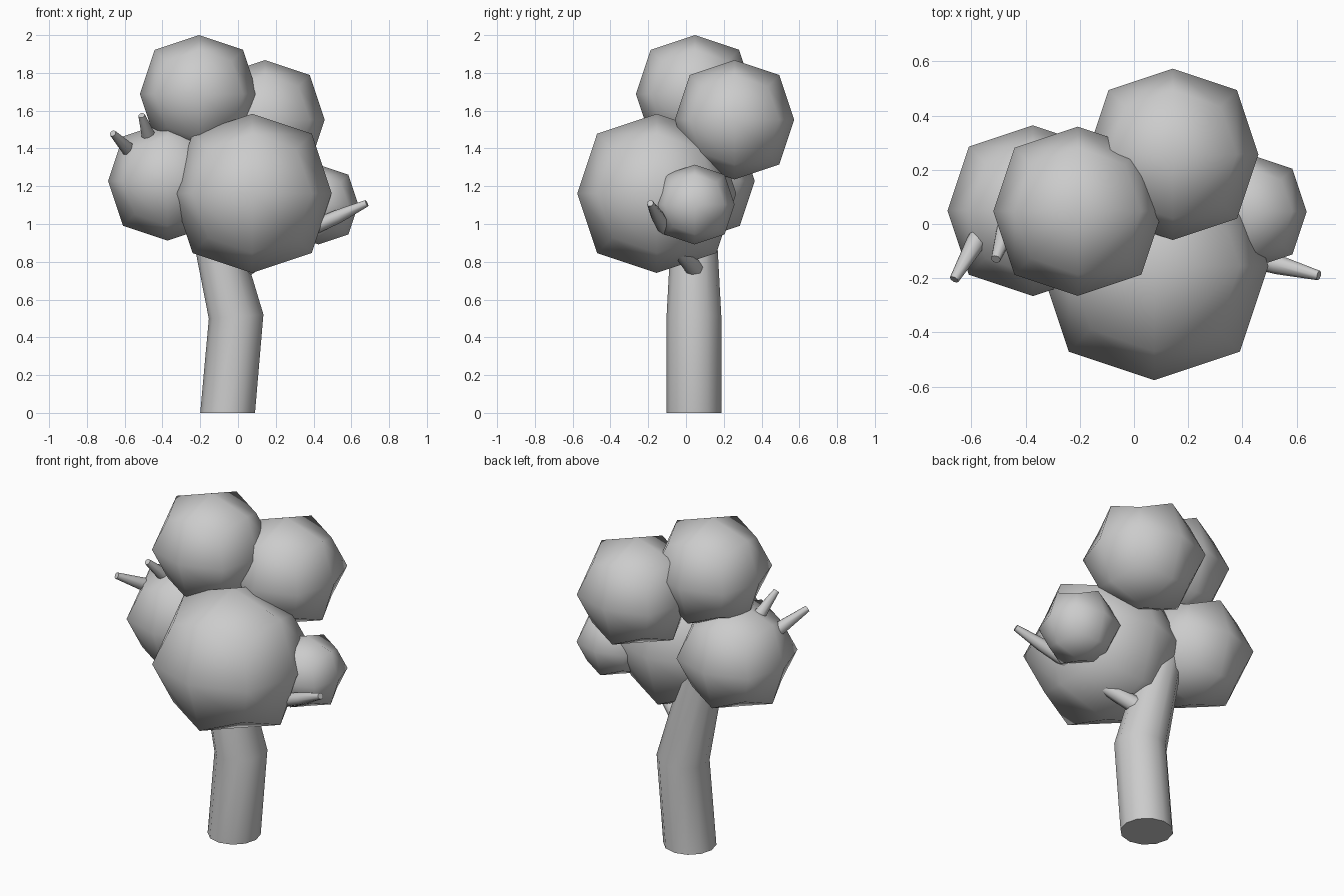
import bpy, bmesh, math
from mathutils import Vector

if "Cube" in bpy.data.objects:
    bpy.data.objects.remove(bpy.data.objects["Cube"])


def link(name, mesh):
    obj = bpy.data.objects.new(name, mesh)
    bpy.context.collection.objects.link(obj)
    return obj


def foliage(name, center, r):
    """Cube softened by one level of subdivision."""
    mesh = bpy.data.meshes.new(name)
    bm = bmesh.new()
    bmesh.ops.create_cube(bm, size=2 * r)
    for f in bm.faces:
        f.smooth = True
    bm.to_mesh(mesh)
    bm.free()
    obj = link(name, mesh)
    obj.location = center
    sub = obj.modifiers.new("Round", 'SUBSURF')
    sub.levels = sub.render_levels = 1
    sub.use_limit_surface = False


def tube(name, points, radii, sides, first_normal=None):
    """Tapered limb through points, with capped ends."""
    pts = [Vector(p) for p in points]
    bm = bmesh.new()
    rings = []
    for i, (p, r) in enumerate(zip(pts, radii)):
        before = (p - pts[i - 1]).normalized() if i else Vector()
        after = (pts[i + 1] - p).normalized() if i < len(pts) - 1 else Vector()
        n = (before + after).normalized()
        if i == 0 and first_normal:
            n = Vector(first_normal)
        side = Vector((0, 1, 0)).cross(n).normalized()
        up = n.cross(side)
        angles = [2 * math.pi * k / sides for k in range(sides)]
        rings.append([bm.verts.new(p + r * (math.cos(a) * side + math.sin(a) * up))
                      for a in angles])
    for a, b in zip(rings, rings[1:]):
        for k in range(sides):
            j = (k + 1) % sides
            bm.faces.new((a[k], a[j], b[j], b[k])).smooth = True
    for cap in (rings[0][::-1], rings[-1]):
        face = bm.faces.new(cap)
        for e in face.edges:
            e.smooth = False
    mesh = bpy.data.meshes.new(name)
    bm.to_mesh(mesh)
    bm.free()
    link(name, mesh)


# Leaf clumps
foliage("foliage_front", (0.075, -0.155, 1.162), 0.421)
foliage("foliage_top", (-0.207, 0.047, 1.688), 0.312)
foliage("foliage_back", (0.143, 0.257, 1.552), 0.316)
foliage("foliage_left", (-0.373, 0.049, 1.227), 0.315)
foliage("foliage_right", (0.426, 0.046, 1.103), 0.211)

# Bent trunk
tube("trunk", [(-0.055, 0.042, 0), (-0.01, 0.042, 0.51), (-0.195, 0.042, 1.25)],
     [0.145, 0.145, 0.105], 12, (0, 0, 1))

# Twigs
twigs = {
    "twig_left_outer": [(-0.50, 0.08, 1.31), (-0.585, -0.07, 1.40), (-0.663, -0.205, 1.48)],
    "twig_left_inner": [(-0.44, 0.06, 1.37), (-0.475, -0.03, 1.47), (-0.51, -0.13, 1.575)],
    "twig_right": [(0.36, -0.105, 0.965), (0.53, -0.15, 1.04), (0.682, -0.19, 1.11)],
    "twig_trunk": [(0.0, 0.06, 0.745), (0.12, 0.0, 0.815), (0.27, -0.085, 0.905)],
}
for name, path in twigs.items():
    radii = [0.05, 0.042, 0.022] if name == "twig_trunk" else [0.04, 0.036, 0.018]
    tube(name, path, radii, 8)
